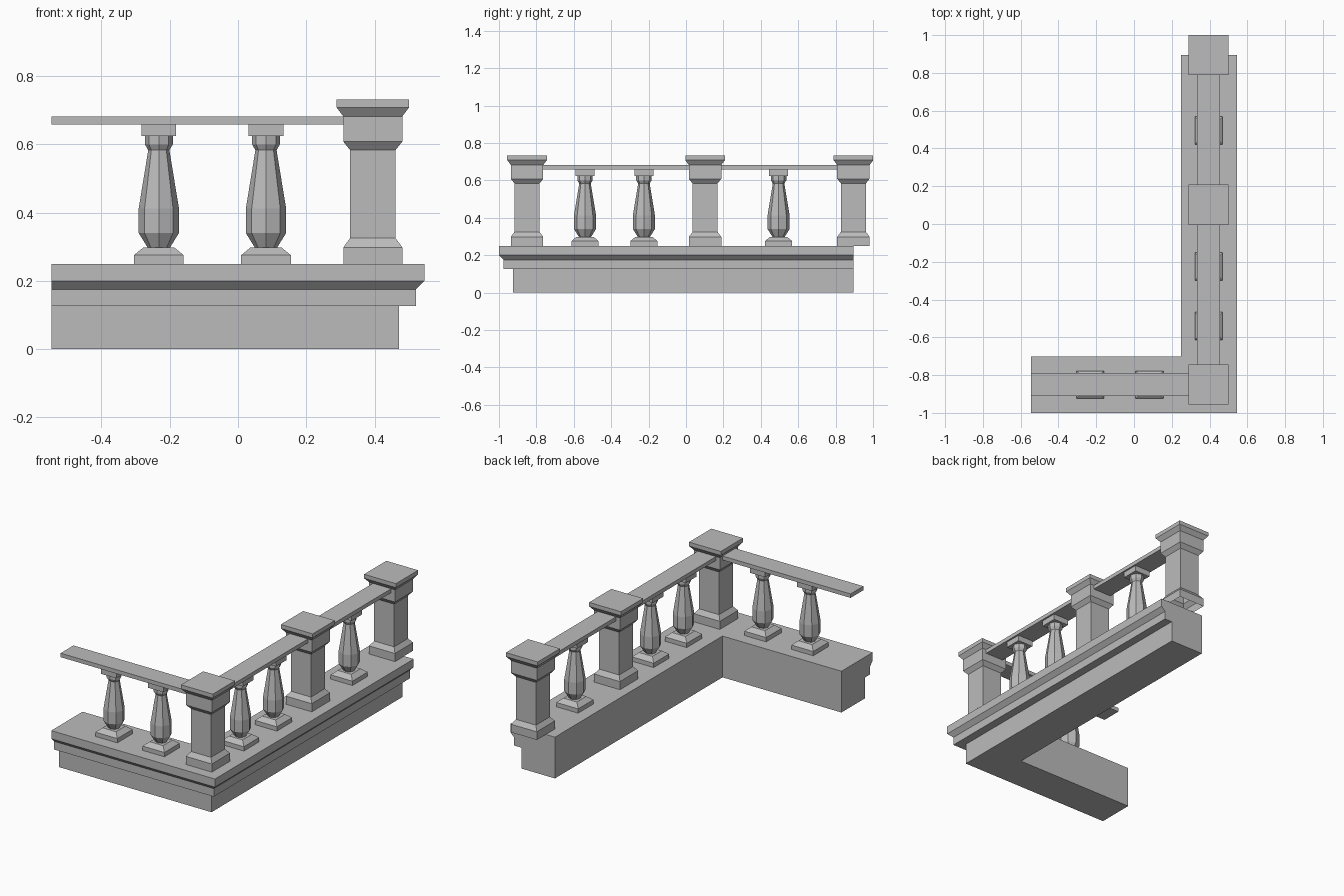
import bpy
import math

cube = bpy.data.objects.get("Cube")
if cube:
    bpy.data.objects.remove(cube, do_unlink=True)

stone = bpy.data.materials.new("grey_stone")
stone.use_nodes = True
GREY = (0.5, 0.5, 0.5, 1)
stone.diffuse_color = GREY
stone.node_tree.nodes["Principled BSDF"].inputs["Base Color"].default_value = GREY

# Shared layout of the two wings
X_END, Y_FRONT, Y_BACK = 0.546, -1.0, 0.895
AXIS_X, AXIS_Y = 0.395, -0.85
POST_YS = (AXIS_Y, 0.102, Y_BACK)
BLOCK = 0.0865


def add_mesh(name, verts, faces, location=(0, 0, 0)):
    mesh = bpy.data.meshes.new(name)
    mesh.from_pydata(verts, [], faces)
    mesh.materials.append(stone)
    obj = bpy.data.objects.new(name, mesh)
    obj.location = location
    bpy.context.collection.objects.link(obj)
    return obj


def stack(name, profile, sides, location, open_bottom=False):
    """Prism from (half width, height) rings; squares sit flat to the axes."""
    turn = math.pi / 4 if sides == 4 else 0
    grow = math.sqrt(2) if sides == 4 else 1
    verts = [(r * grow * math.cos(turn + math.tau * i / sides),
              r * grow * math.sin(turn + math.tau * i / sides), z)
             for r, z in profile for i in range(sides)]
    faces = []
    for k in range(len(profile) - 1):
        for i in range(sides):
            a, b = k * sides + i, k * sides + (i + 1) % sides
            faces.append((a, b, b + sides, a + sides))
    top = (len(profile) - 1) * sides
    faces.append(tuple(range(top, top + sides)))
    if not open_bottom:
        faces.append(tuple(reversed(range(sides))))
    return add_mesh(name, verts, faces, location)


def box(name, low, high):
    verts = [(x, y, z) for z in (low[2], high[2])
             for x, y in ((low[0], low[1]), (high[0], low[1]),
                          (high[0], high[1]), (low[0], high[1]))]
    faces = [(3, 2, 1, 0), (4, 5, 6, 7)]
    faces += [(i, (i + 1) % 4, (i + 1) % 4 + 4, i + 4) for i in range(4)]
    return add_mesh(name, verts, faces)


# Stepped L-shaped base: moulding section swept round a mitred corner
section = [(0.075, 0), (0.075, 0.126), (0.025, 0.126), (0.025, 0.175),
           (0, 0.2), (0, 0.249), (0.298, 0.249), (0.298, 0)]
n = len(section)
verts = [(-X_END, Y_FRONT + o, z) for o, z in section]
verts += [(X_END - o, Y_FRONT + o, z) for o, z in section]
verts += [(X_END - o, Y_BACK, z) for o, z in section]
faces = [(s + i, s + n + i, s + n + (i + 1) % n, s + (i + 1) % n)
         for s in (0, n) for i in range(n)]
faces += [tuple(range(n)), tuple(reversed(range(2 * n, 3 * n)))]
add_mesh("stepped_base", verts, faces)

# Square posts with flared foot and cap
post_profile = [(BLOCK, 0.249), (BLOCK, 0.298), (0.0665, 0.325),
                (0.0665, 0.583), (BLOCK, 0.608), (BLOCK, 0.682),
                (0.106, 0.708), (0.106, 0.732)]
for label, y in zip(("corner", "middle", "back"), POST_YS):
    stack(label + "_post", post_profile, 4, (AXIS_X, y, 0), open_bottom=True)

# Handrail spans between the posts
RAIL, RAIL_LOW, RAIL_HIGH = 0.061, 0.658, 0.682
box("front_rail", (-X_END, AXIS_Y - RAIL, RAIL_LOW),
    (AXIS_X - BLOCK, AXIS_Y + RAIL, RAIL_HIGH))
for i in range(2):
    box(f"side_rail_{i + 1}", (AXIS_X - RAIL, POST_YS[i] + BLOCK, RAIL_LOW),
        (AXIS_X + RAIL, POST_YS[i + 1] - BLOCK, RAIL_HIGH))

# Balusters: square plinth, eight-sided vase, square head
plinth = [(0.073, 0.249), (0.073, 0.275), (0.045, 0.298)]
vase = [(0.033, 0.298), (0.059, 0.34), (0.059, 0.412), (0.031, 0.583),
        (0.041, 0.6), (0.041, 0.624)]
head = [(0.051, 0.624), (0.051, 0.658)]
spots = [(-0.232, AXIS_Y), (0.082, AXIS_Y)]
spots += [(AXIS_X, y) for y in (-0.54, -0.225, 0.495)]
for i, (x, y) in enumerate(spots, 1):
    stack(f"baluster_plinth_{i}", plinth, 4, (x, y, 0))
    stack(f"baluster_vase_{i}", vase, 8, (x, y, 0))
    stack(f"baluster_head_{i}", head, 4, (x, y, 0))
